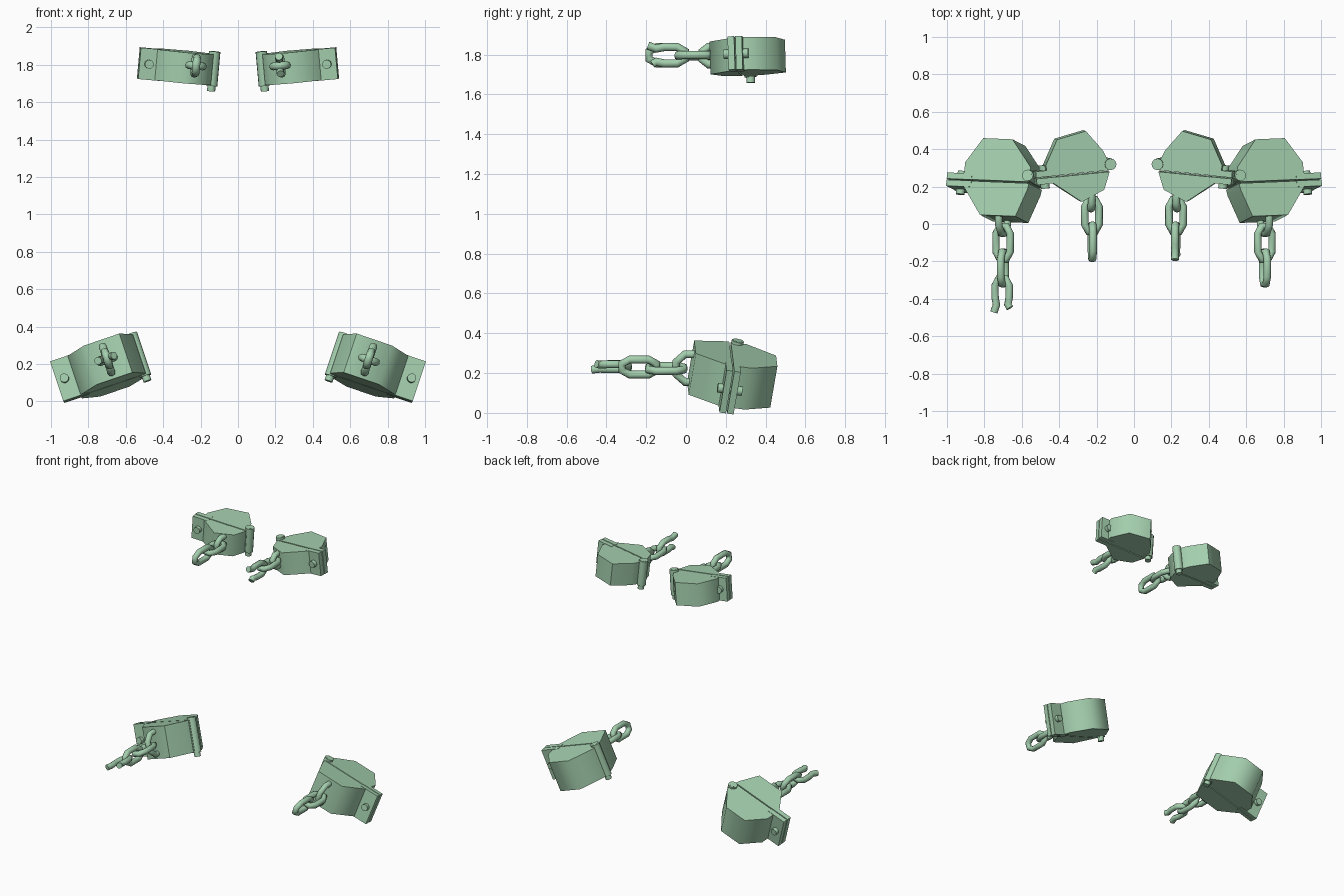
import bpy, bmesh, math
from mathutils import Vector, Matrix

if "Cube" in bpy.data.objects:
    bpy.data.objects.remove(bpy.data.objects["Cube"])

green = bpy.data.materials.new("pale_green")
green.diffuse_color = (0.37, 0.62, 0.42, 1)
green.use_nodes = True
green.node_tree.nodes["Principled BSDF"].inputs["Base Color"].default_value = green.diffuse_color


def finish(name, bm, matrix):
    bmesh.ops.transform(bm, matrix=matrix, verts=bm.verts)
    bmesh.ops.recalc_face_normals(bm, faces=bm.faces)
    mesh = bpy.data.meshes.new(name)
    bm.to_mesh(mesh)
    bm.free()
    mesh.materials.append(green)
    ob = bpy.data.objects.new(name, mesh)
    bpy.context.collection.objects.link(ob)
    bpy.ops.object.select_all(action='DESELECT')
    ob.select_set(True)
    bpy.context.view_layer.objects.active = ob
    bpy.ops.object.shade_smooth_by_angle(angle=math.radians(62))


def prism(name, points, height, matrix):
    """Extrude a flat outline along local z, centred."""
    bm = bmesh.new()
    face = bm.faces.new([bm.verts.new((x, y, -height / 2)) for x, y in points])
    new = bmesh.ops.extrude_face_region(bm, geom=[face])["geom"]
    bmesh.ops.translate(bm, vec=(0, 0, height),
                        verts=[v for v in new if isinstance(v, bmesh.types.BMVert)])
    finish(name, bm, matrix)


def cylinder(name, radius, length, centre, matrix, along_y=False, sides=12):
    bm = bmesh.new()
    bmesh.ops.create_cone(bm, cap_ends=True, segments=sides, radius1=radius,
                          radius2=radius, depth=length)
    turn = Matrix.Rotation(math.pi / 2, 4, 'X') if along_y else Matrix()
    finish(name, bm, matrix @ Matrix.Translation(centre) @ turn)


def link(name, length, width, matrix, broken=False, r=0.021, sides=8):
    """Chain link in the local xy plane, long along y; broken ones lack the far end."""
    l, w = length / 2 - r, width / 2 - r
    c, e = w * 0.45, min(l * 0.55, l - w * 0.6)
    path = [(w, -e), (w, e), (c, l), (-c, l), (-w, e), (-w, -e), (-c, -l), (c, -l)]
    if broken:
        path = [(w * 1.15, -l * 1.05), (w * .8, -l * .6), (w, -e * .3)] + path[1:5] \
            + [(-w, -e * .3), (-w * .8, -l * .6), (-w * 1.1, -l * .8)]
    pts, n = [Vector((x, y, 0)) for x, y in path], len(path)
    bm, rings = bmesh.new(), []
    for i, p in enumerate(pts):
        before = pts[i - 1] if i or not broken else p
        after = pts[(i + 1) % n] if i < n - 1 or not broken else p
        t = (after - before).normalized()
        side = t.cross(Vector((0, 0, 1)))
        rings.append([bm.verts.new(p + r * (math.cos(a) * side + math.sin(a) * Vector((0, 0, 1))))
                      for a in (2 * math.pi * k / sides for k in range(sides))])
    for i in range(n - 1 if broken else n):
        a, b = rings[i], rings[(i + 1) % n]
        for k in range(sides):
            m = (k + 1) % sides
            bm.faces.new((a[k], a[m], b[m], b[k]))
    if broken:
        bm.faces.new(rings[0])
        bm.faces.new(rings[-1])
    finish(name, bm, matrix)


def frame(x, y, z, origin):
    m = Matrix((x, y, z)).transposed().to_4x4()
    m.translation = origin
    return m


def shackle(kind, s, centre, u, w, front, back, seam, height, flange, bolt_u, pin, chain):
    side = "right" if s > 0 else "left"
    tag = f"{side}_{kind}_"
    mirror = Matrix.Diagonal((s, 1, 1, 1))
    w = Vector(w).normalized()
    u = Vector(u)
    u = (u - u.dot(w) * w).normalized()
    m = mirror @ frame(u, w.cross(u), w, Vector(centre))

    # two cuff halves, each with a clamping plate
    prism(tag + "front_cuff", front, height, m)
    prism(tag + "back_cuff", back, height, m)
    f0, f1 = flange
    for part, a, b in (("front", seam - 0.036, seam - 0.003), ("back", seam + 0.003, seam + 0.036)):
        prism(tag + part + "_plate", [(f0, a), (f1, a), (f1, b), (f0, b)], height * 1.02, m)

    # bolt through the plates, hinge barrel and pin tip
    cylinder(tag + "bolt", 0.024, 0.125, (bolt_u, seam, 0), m, True)
    cylinder(tag + "hinge", 0.031, height + 0.02, (pin[0], pin[1], 0.004), m)
    cylinder(tag + "hinge_pin", 0.022, height + 0.05, (pin[0], pin[1], -0.01), m)

    # chain hanging forwards, alternating upright and flat links
    up = Vector((w.x, 0, w.z)).normalized()
    fwd = Vector((0, 1, 0))
    flat = fwd.cross(up)
    for i, (pos, length, width, broken) in enumerate(chain):
        x = up if i % 2 == 0 else flat
        link(f"{tag}link_{i + 1}", length, width,
             mirror @ frame(x, fwd, x.cross(fwd), Vector(pos)), broken)


# ankle shackles
g = 0.004
seam = -0.025
ankle_back = [(.195, seam + g), (.195, .07), (.105, .205), (-.06, .205), (-.175, .06), (-.175, seam + g)]
ankle_front = [(-.175, seam - g), (-.17, -.06), (-.115, -.21), (.085, -.21), (.195, -.055), (.195, seam - g)]
for s in (1, -1):
    chain = [((.70, .03, .225), .20, .19, False), ((.70, -.10, .223), .22, .122, False),
             ((.70, -.235, .23), .215, .122, False)]
    if s < 0:
        chain.append(((.705, -.378, .232), .22, .122, True))
    shackle("ankle", s, (.69, .235, .193), (.95, .04, -.32), (.31, .16, .93),
            ankle_front, ankle_back, seam, .222, (.15, .29), .245, (-.168, .012), chain)

# wrist shackles
seam = -0.035
wrist_back = [(.172, seam + g), (.178, .028), (.104, .16), (-.054, .19), (-.137, .075),
              (-.165, 0), (-.16, seam + g)]
wrist_front = [(-.16, seam - g), (-.122, -.132), (.004, -.185), (.147, -.07), (.165, seam - g)]
for s in (1, -1):
    chain = [((.23, .15, 1.795), .18, .13, False), ((.225, .045, 1.795), .215, .118, False),
             ((.223, -.095, 1.797), .225, .125, s > 0)]
    shackle("wrist", s, (.30, .305, 1.79), (.99, -.1, .09), (-.09, -.03, .99),
            wrist_front, wrist_back, seam, .165, (.12, .235), .185, (-.168, 0), chain)
